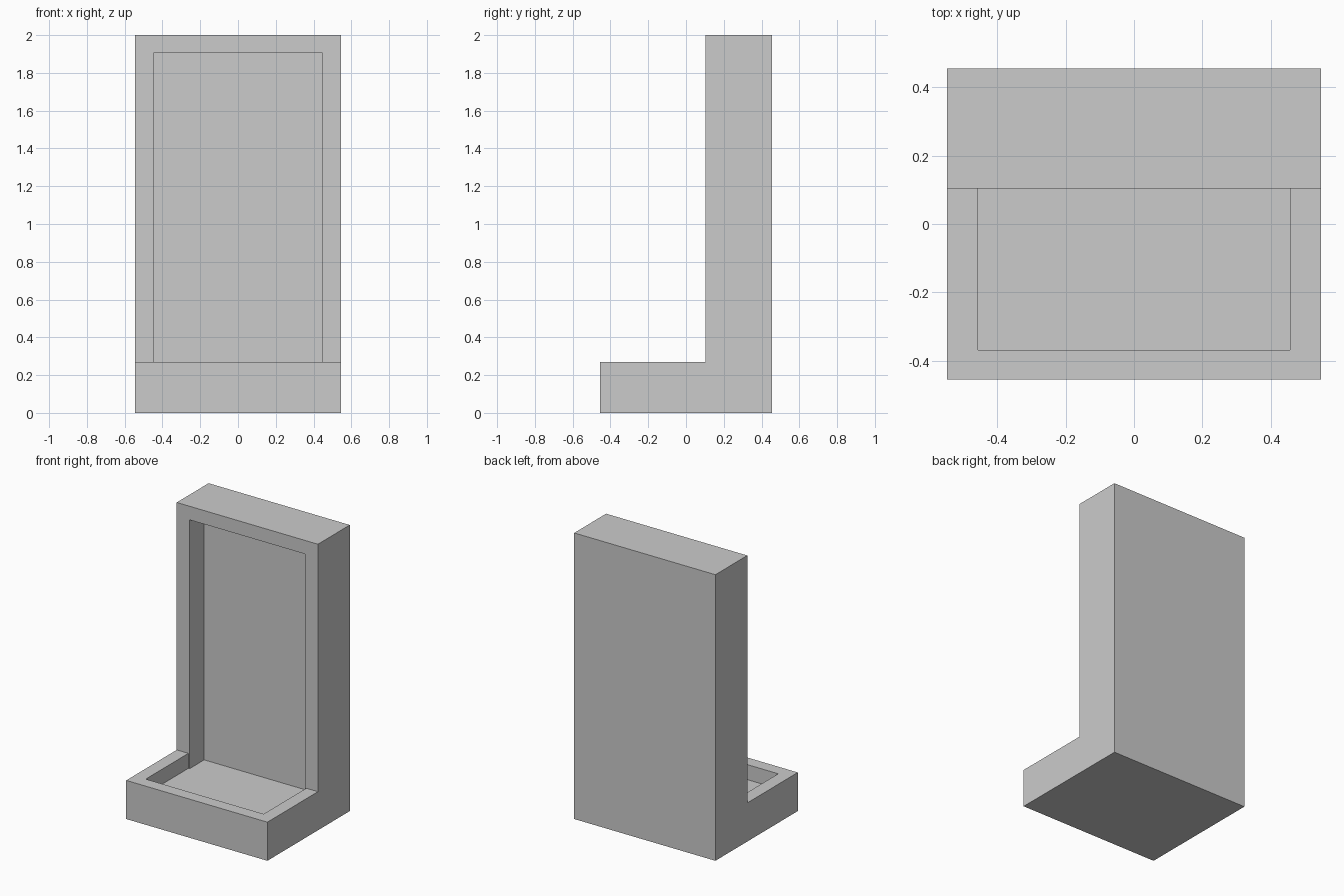
import bpy, bmesh

if "Cube" in bpy.data.objects:
    bpy.data.objects.remove(bpy.data.objects["Cube"])

HALF_W, HALF_D, STEP_Y = 0.546, 0.455, 0.103
BASE_Z, TOP_Z, FLOOR_Z = 0.27, 2.0, 0.165


def extrude_profile(name, points, half_width):
    """Extrude a (y, z) profile symmetrically along x."""
    bm = bmesh.new()
    face = bm.faces.new([bm.verts.new((-half_width, y, z)) for y, z in points])
    out = bmesh.ops.extrude_face_region(bm, geom=[face])
    verts = [v for v in out["geom"] if isinstance(v, bmesh.types.BMVert)]
    bmesh.ops.translate(bm, verts=verts, vec=(2 * half_width, 0, 0))
    bmesh.ops.recalc_face_normals(bm, faces=bm.faces)
    mesh = bpy.data.meshes.new(name)
    bm.to_mesh(mesh)
    bm.free()
    obj = bpy.data.objects.new(name, mesh)
    bpy.context.collection.objects.link(obj)
    return obj


def carve(target, y0, y1, z0, z1, half_width):
    """Cut a box-shaped recess out of the target."""
    cutter = extrude_profile("recess_cutter", [(y0, z0), (y1, z0), (y1, z1), (y0, z1)], half_width)
    cutter.hide_render = True
    mod = target.modifiers.new("recess", 'BOOLEAN')
    mod.operation, mod.solver, mod.object = 'DIFFERENCE', 'EXACT', cutter
    bpy.context.view_layer.objects.active = target
    bpy.ops.object.modifier_apply(modifier=mod.name)
    bpy.data.objects.remove(cutter)


# L-shaped body: low tray with an upright back
stand = extrude_profile("display_stand", [
    (-HALF_D, 0), (HALF_D, 0), (HALF_D, TOP_Z),
    (STEP_Y, TOP_Z), (STEP_Y, BASE_Z), (-HALF_D, BASE_Z)], HALF_W)

# Tray recess, then the niche in the back sharing its floor
carve(stand, -0.368, STEP_Y, FLOOR_Z, 0.4, 0.456)
carve(stand, 0.0, 0.265, FLOOR_Z, 1.905, 0.447)
